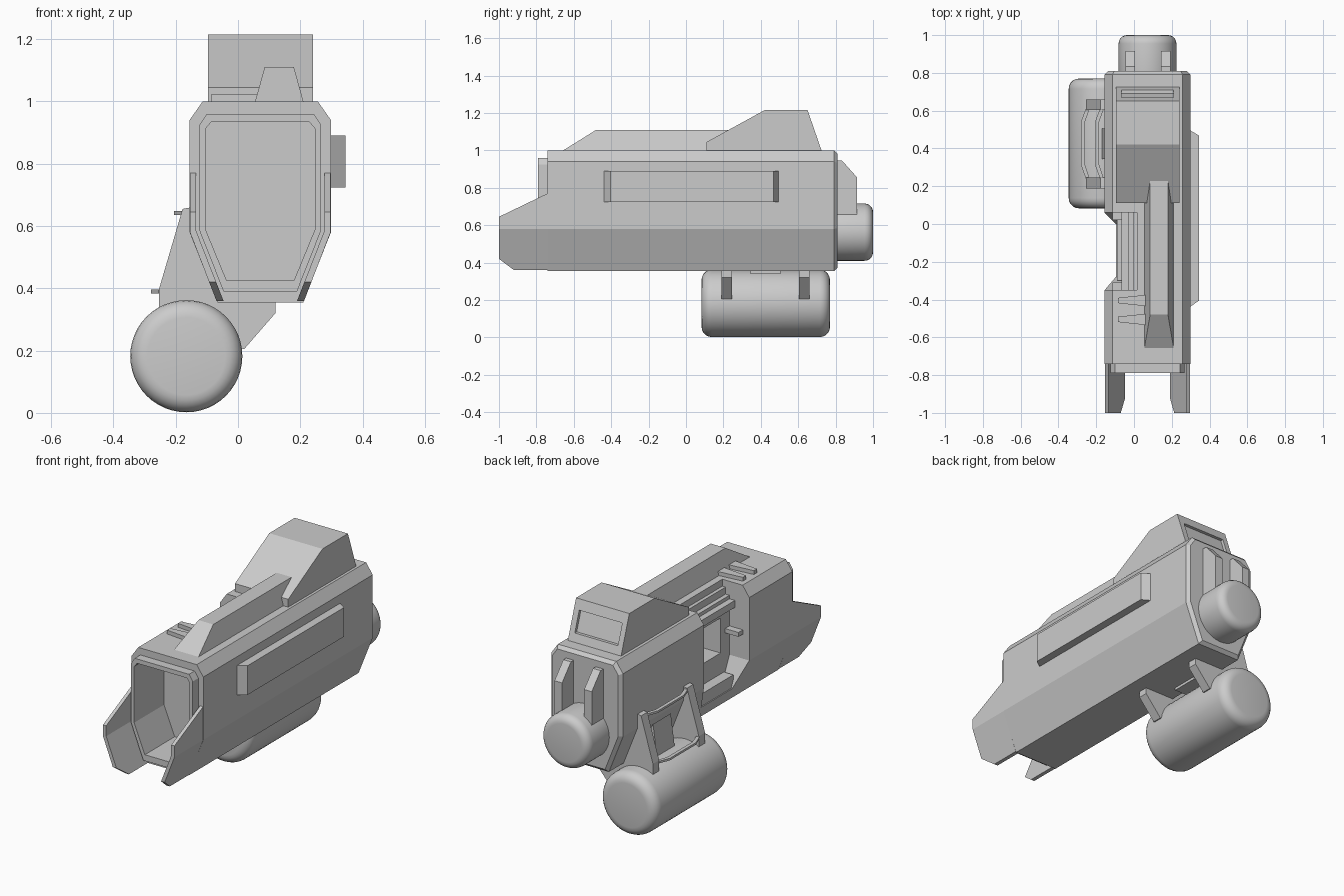
import bpy, bmesh, math
from mathutils import Matrix

if "Cube" in bpy.data.objects:
    bpy.data.objects.remove(bpy.data.objects["Cube"])

CX = 0.0715  # centre line of the main body


def prism(name, pts, axis, a, b):
    """Extrude a 2D outline along an axis (x: pts=yz, y: pts=xz, z: pts=xy)."""
    place = {'x': lambda p, t: (t, p[0], p[1]),
             'y': lambda p, t: (p[0], t, p[1]),
             'z': lambda p, t: (p[0], p[1], t)}[axis]
    bm = bmesh.new()
    lo = [bm.verts.new(place(p, a)) for p in pts]
    hi = [bm.verts.new(place(p, b)) for p in pts]
    bm.faces.new(lo)
    bm.faces.new(hi)
    n = len(pts)
    for i in range(n):
        j = (i + 1) % n
        bm.faces.new((lo[i], lo[j], hi[j], hi[i]))
    return finish(name, bm)


def finish(name, bm):
    bmesh.ops.recalc_face_normals(bm, faces=bm.faces)
    me = bpy.data.meshes.new(name)
    bm.to_mesh(me)
    bm.free()
    ob = bpy.data.objects.new(name, me)
    bpy.context.collection.objects.link(ob)
    return ob


def box(name, x0, x1, y0, y1, z0, z1):
    return prism(name, [(x0, y0), (x1, y0), (x1, y1), (x0, y1)], 'z', z0, z1)


def boolean(ob, cutter, op='DIFFERENCE'):
    m = ob.modifiers.new("cut", 'BOOLEAN')
    m.object, m.operation, m.solver = cutter, op, 'EXACT'
    bpy.ops.object.select_all(action='DESELECT')
    bpy.context.view_layer.objects.active = ob
    ob.select_set(True)
    bpy.ops.object.modifier_apply(modifier=m.name)
    bpy.data.objects.remove(cutter)


def sym(half):
    """Complete a right-half xz outline (offsets from CX, top to bottom)."""
    return [(CX + x, z) for x, z in half] + [(CX - x, z) for x, z in reversed(half)]


def tank(name, x, z, r, y0, y1, bevel):
    """Round-ended smooth cylinder along y."""
    bm = bmesh.new()
    bmesh.ops.create_cone(bm, cap_ends=True, segments=48, radius1=r, radius2=r, depth=y1 - y0)
    rims = [e for e in bm.edges if abs(e.verts[0].co.z - e.verts[1].co.z) < 1e-5]
    bmesh.ops.bevel(bm, geom=rims, offset=bevel, segments=5, profile=0.5, affect='EDGES')
    bm.transform(Matrix.Translation((x, (y0 + y1) / 2, z)) @ Matrix.Rotation(math.pi / 2, 4, 'X'))
    ob = finish(name, bm)
    bpy.ops.object.select_all(action='DESELECT')
    bpy.context.view_layer.objects.active = ob
    ob.select_set(True)
    bpy.ops.object.shade_smooth_by_angle(angle=math.radians(40))
    return ob


# Main body with chamfered rear edge
body = prism("main_body", sym([(0.185, 1.0), (0.227, 0.94), (0.227, 0.58), (0.138, 0.355)]), 'y', -0.74, 0.81)
bm = bmesh.new()
bm.from_mesh(body.data)
rear = [e for e in bm.edges if all(v.co.y > 0.8 for v in e.verts)]
bmesh.ops.bevel(bm, geom=rear, offset=0.018, segments=1, affect='EDGES')
bm.to_mesh(body.data)
bm.free()

# Front rim and muzzle cavity
rim = prism("front_rim", sym([(0.172, 0.96), (0.195, 0.925), (0.195, 0.585), (0.118, 0.39)]), 'y', -0.79, -0.74)
cavity = [(0.157, 0.935), (0.176, 0.912), (0.176, 0.59), (0.108, 0.425)]
boolean(rim, prism("cutter", sym(cavity), 'y', -0.9, -0.6))
boolean(body, prism("cutter", sym(cavity), 'y', -0.9, -0.52))

# Open bay in the left side, stepped deeper at the top and around a window
boolean(body, prism("cutter", [(-0.35, 1.1), (0.06, 1.1), (0.06, 0.58), (0.0, 0.43), (-0.28, 0.43), (-0.35, 0.58)],
                    'x', -0.3, -0.03))
boolean(body, box("cutter", -0.1, 0.015, -0.35, 0.06, 0.92, 1.1))
boolean(body, box("cutter", -0.1, 0.09, -0.27, -0.02, 0.62, 0.82))

# Bay rails and clips
box("bay_upper_rail", -0.065, -0.025, -0.355, 0.065, 0.86, 0.90)
box("bay_inner_rail", -0.005, 0.02, -0.355, 0.065, 0.90, 0.96)
box("bay_lower_rail", -0.09, -0.025, -0.30, 0.02, 0.43, 0.50)
for i, (y0, y1) in enumerate([(-0.355, -0.31), (0.02, 0.065)]):
    box(f"bay_clip_{i}", -0.115, -0.025, y0, y1, 0.72, 0.745)

# Front fins following the body sides, trimmed to a pointed outline
for side, s in (("right", 1), ("left", -1)):
    shape = [(0.226, 0.8), (0.226, 0.58), (0.137, 0.35), (0.117, 0.357), (0.206, 0.585), (0.206, 0.8)]
    fin = prism(f"front_fin_{side}", [(CX + s * x, z) for x, z in shape], 'y', -1.1, -0.74)
    boolean(fin, prism("trim", [(-0.73, 0.775), (-1.0, 0.645), (-1.0, 0.42), (-0.92, 0.36), (-0.73, 0.36)],
                       'x', -0.5, 0.5), 'INTERSECT')

# Top housing with a recessed rear window
housing = prism("top_housing", [(0.11, 0.99), (0.11, 1.045), (0.42, 1.215), (0.65, 1.215), (0.728, 0.99)],
                'x', -0.096, 0.241)
boolean(housing, prism("cutter", [(0.651, 1.16), (0.72, 1.16), (0.76, 1.045), (0.691, 1.045)], 'x', -0.065, 0.208))

# Tapered rail on the roof
rail = prism("top_rail", [(-0.66, 0.998), (-0.48, 1.11), (0.235, 1.11), (0.235, 0.998)], 'x', 0.055, 0.21)
boolean(rail, prism("taper", [(0.055, 0.99), (0.055, 1.0), (0.086, 1.112), (0.179, 1.112), (0.21, 1.0), (0.21, 0.99)],
                    'y', -1, 1), 'INTERSECT')

# Small roof ribs
for i, y in enumerate((-0.405, -0.505)):
    prism(f"roof_rib_{i}", [(-0.086, y - 0.014), (0.065, y - 0.03), (0.065, y + 0.03), (-0.086, y + 0.014)],
          'z', 0.99, 1.022)

# Right side panel
prism("side_panel", [(0.295, -0.44), (0.345, -0.405), (0.345, 0.468), (0.295, 0.497)], 'z', 0.723, 0.89)

# Rear tank and its brackets
tank("rear_tank", CX, 0.563, 0.153, 0.72, 1.0, 0.045)
for i, x in enumerate((-0.02, 0.168)):
    prism(f"rear_bracket_{i}", [(0.80, 0.945), (0.835, 0.945), (0.915, 0.855), (0.915, 0.655), (0.80, 0.655)],
          'x', x - 0.024, x + 0.024)

# Lower tank hung on two plates and a centre gusset
tank("lower_tank", -0.166, 0.182, 0.18, 0.083, 0.77, 0.055)
for i, y in enumerate((0.217, 0.632)):
    prism(f"tank_plate_{i}", [(-0.15, 0.66), (-0.178, 0.655), (-0.253, 0.40), (-0.253, 0.25), (0.02, 0.205),
                              (0.12, 0.32), (0.12, 0.37), (-0.06, 0.37), (-0.145, 0.58)], 'y', y - 0.028, y + 0.028)
prism("tank_gusset", [(-0.145, 0.54), (-0.172, 0.34), (0.0, 0.34), (0.0, 0.36), (-0.06, 0.37)], 'y', 0.345, 0.505)

# Bent strips between the plates
for name, x, z in (("upper_strip", -0.18, 0.642), ("lower_strip", -0.255, 0.39)):
    prism(name, [(x, 0.24), (x - 0.025, 0.31), (x - 0.025, 0.545), (x, 0.61),
                 (x + 0.02, 0.61), (x - 0.005, 0.54), (x - 0.005, 0.315), (x + 0.02, 0.24)], 'z', z - 0.006, z + 0.006)
